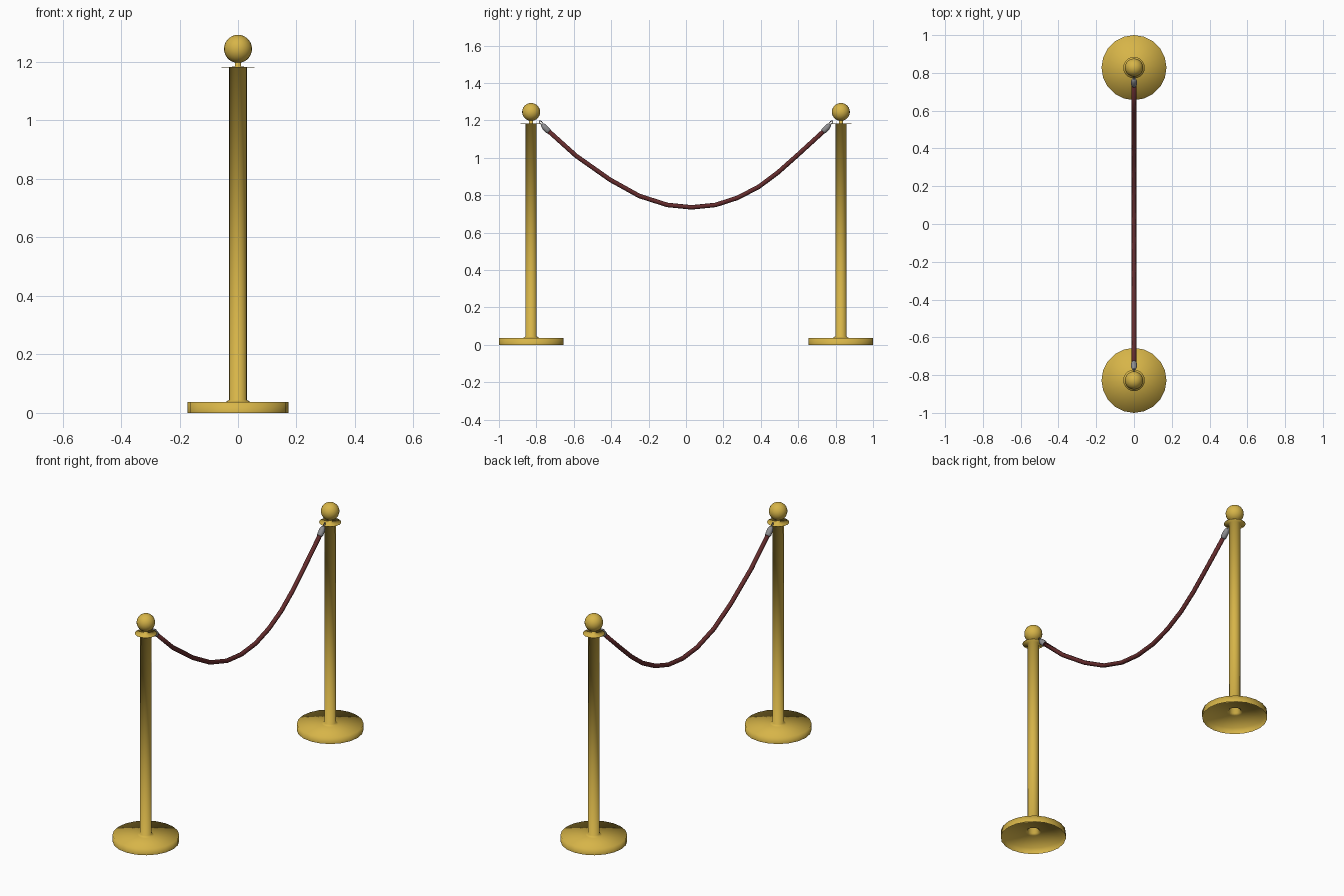
import bpy, bmesh, math
from mathutils import Vector

cube = bpy.data.objects.get("Cube")
if cube:
    bpy.data.objects.remove(cube)


def material(name, rgb, metallic=0.0):
    m = bpy.data.materials.new(name)
    m.use_nodes = True
    m.diffuse_color = (*rgb, 1)
    m.node_tree.nodes["Principled BSDF"].inputs["Base Color"].default_value = (*rgb, 1)
    return m


gold = material("gold", (0.68, 0.46, 0.065))
red = material("dark red velvet", (0.13, 0.025, 0.026))
silver = material("silver", (0.27, 0.27, 0.28))


def add_mesh(name, bm, mat, location=(0, 0, 0)):
    bmesh.ops.recalc_face_normals(bm, faces=bm.faces)
    for f in bm.faces:
        f.smooth = True
    mesh = bpy.data.meshes.new(name)
    bm.to_mesh(mesh)
    bm.free()
    mesh.materials.append(mat)
    obj = bpy.data.objects.new(name, mesh)
    obj.location = location
    bpy.context.collection.objects.link(obj)
    return obj


def lathe(name, profile, mat, location, sides=20):
    """Open surface turned around z from (radius, height) pairs."""
    bm = bmesh.new()
    rings = []
    for r, z in profile:
        rings.append([bm.verts.new((r * math.sin(a), r * math.cos(a), z))
                      for a in (2 * math.pi * i / sides for i in range(sides))])
    for low, high in zip(rings, rings[1:]):
        for i in range(sides):
            j = (i + 1) % sides
            bm.faces.new((low[j], low[i], high[i], high[j]))
    return add_mesh(name, bm, mat, location)


def tube(name, points, radii, mat, sides=8, closed=False):
    """Tube along a path in the x = 0 plane, given as (y, z) pairs."""
    pts = [Vector((0, y, z)) for y, z in points]
    n = len(pts)
    side = Vector((1, 0, 0))
    bm = bmesh.new()
    rings = []
    for k, p in enumerate(pts):
        before = pts[k - 1] if closed or k else p
        after = pts[(k + 1) % n] if closed or k < n - 1 else p
        up = (after - before).normalized().cross(side)
        rings.append([bm.verts.new(p + radii[k] * (side * math.cos(a) + up * math.sin(a)))
                      for a in (2 * math.pi * i / sides for i in range(sides))])
    for k in range(n if closed else n - 1):
        a, b = rings[k], rings[(k + 1) % n]
        for i in range(sides):
            j = (i + 1) % sides
            bm.faces.new((a[i], a[j], b[j], b[i]))
    if not closed:
        bm.faces.new(rings[0])
        bm.faces.new(rings[-1])
    return add_mesh(name, bm, mat)


# Hollow base, pole, thin collar and neck in one turned profile
post = [(0.172, 0), (0.172, 0.037), (0.042, 0.037), (0.03, 0.045), (0.03, 1.181),
        (0.057, 1.182), (0.057, 1.183), (0.011, 1.184), (0.011, 1.205)]

# Rope hanging between the posts
path = [(-0.745, 1.152), (-0.587, 1.01), (-0.405, 0.882), (-0.25, 0.796), (-0.10, 0.748),
        (0.03, 0.735), (0.158, 0.748), (0.276, 0.786), (0.389, 0.845), (0.49, 0.92),
        (0.598, 1.016), (0.75, 1.155)]
tube("rope", path, [0.012] * len(path), red)

for s, end in ((-1, "front"), (1, "back")):
    y = s * 0.828
    lathe(end + "_post", post, gold, (0, y, 0))

    # Ball finial
    bm = bmesh.new()
    bmesh.ops.create_uvsphere(bm, u_segments=20, v_segments=14, radius=0.048)
    add_mesh(end + "_ball", bm, gold, (0, y, 1.245))

    # Tapered rope ferrule
    ferrule = [(0.732, 1.139), (0.738, 1.145), (0.757, 1.165), (0.767, 1.177), (0.77, 1.18)]
    tube(end + "_ferrule", [(s * a, z) for a, z in ferrule],
         [0.013, 0.016, 0.016, 0.011, 0.006], silver, 10)

    # Small hook loop that meets the collar
    along, across = Vector((0.7, 0.72)), Vector((-0.72, 0.7))
    loop = []
    for i in range(10):
        t = 2 * math.pi * i / 10
        p = Vector((0.775, 1.188)) + along * 0.012 * math.cos(t) + across * 0.006 * math.sin(t)
        loop.append((s * p.x, p.y))
    tube(end + "_hook", loop, [0.0025] * 10, silver, 6, closed=True)
